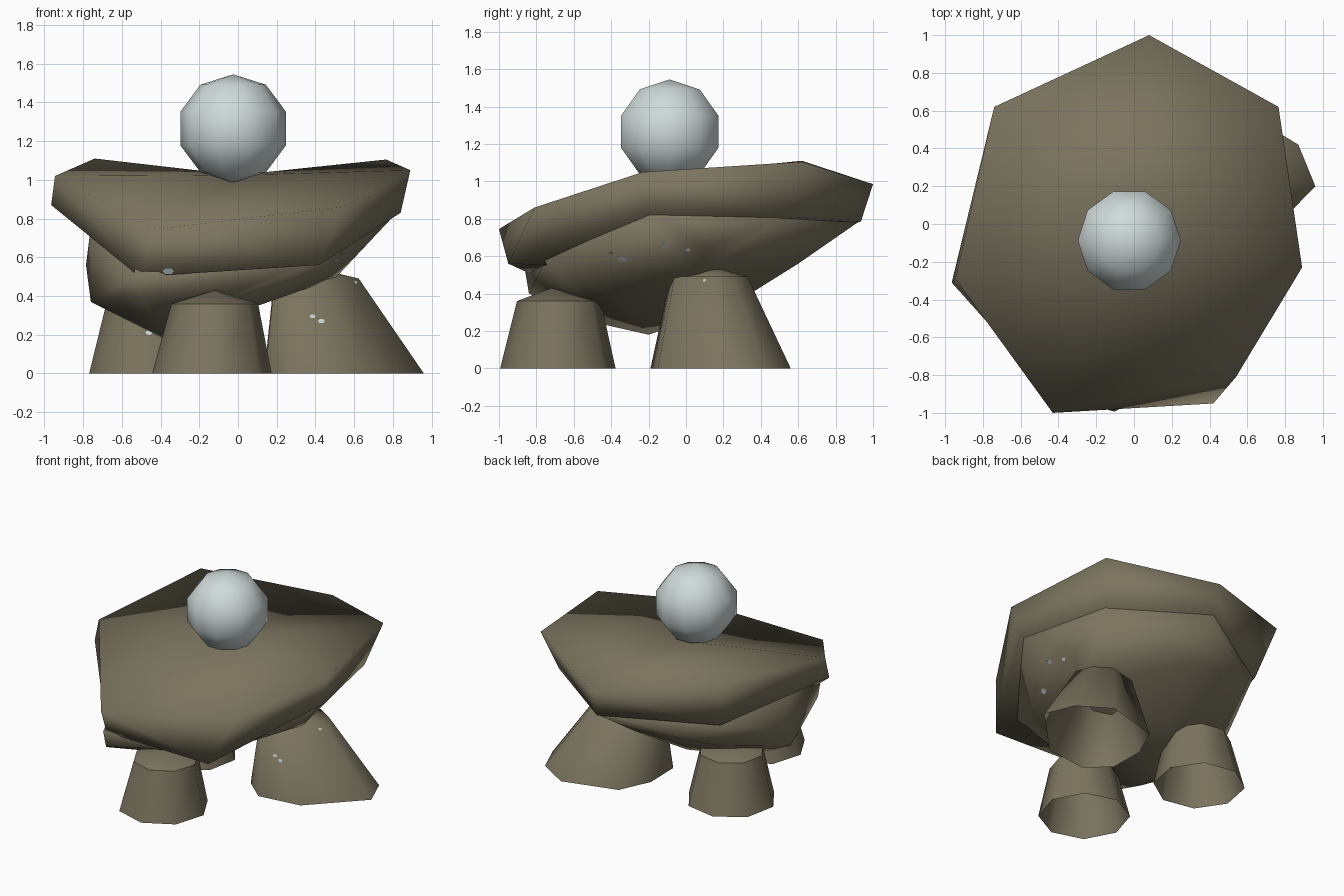
import bpy, bmesh, math
from mathutils import Vector

if "Cube" in bpy.data.objects:
    bpy.data.objects.remove(bpy.data.objects["Cube"])


def material(name, rgb):
    m = bpy.data.materials.new(name)
    m.diffuse_color = (*rgb, 1)
    m.use_nodes = True
    m.node_tree.nodes["Principled BSDF"].inputs["Base Color"].default_value = m.diffuse_color
    return m


stone = material("brown stone", (0.20, 0.175, 0.115))
pale = material("pale blue grey", (0.62, 0.70, 0.69))


def finish(name, bm, mat, angle):
    bmesh.ops.recalc_face_normals(bm, faces=bm.faces)
    me = bpy.data.meshes.new(name)
    bm.to_mesh(me)
    bm.free()
    ob = bpy.data.objects.new(name, me)
    bpy.context.collection.objects.link(ob)
    me.materials.append(mat)
    bpy.ops.object.select_all(action='DESELECT')
    ob.select_set(True)
    bpy.context.view_layer.objects.active = ob
    bpy.ops.object.shade_smooth_by_angle(angle=math.radians(angle))
    return ob


def loft(name, loops, mat, angle, bottom=None, top=None):
    """Bridge loops of points, closing each end with a fan to a tip if given."""
    bm = bmesh.new()
    rings = [[bm.verts.new(p) for p in loop] for loop in loops]
    n = len(rings[0])
    for a, b in zip(rings, rings[1:]):
        for i in range(n):
            j = (i + 1) % n
            bm.faces.new((a[i], a[j], b[j], b[i]))
    for tip, ring in ((bottom, rings[0]), (top, rings[-1])):
        if tip:
            t = bm.verts.new(tip)
            for i in range(n):
                bm.faces.new((ring[i], ring[(i + 1) % n], t))
    return finish(name, bm, mat, angle)


def oval(cx, cy, z, rx, ry, n, turn=0.0):
    return [(cx + rx * math.cos(turn + math.tau * i / n),
             cy + ry * math.sin(turn + math.tau * i / n), z) for i in range(n)]


# Tilted slab: lower rim, upper rim, shallow dished top, softly shaded all over
lower_rim = [(-.64, .51, .74), (.08, .935, .785), (.68, .52, .81), (.84, -.2, .83),
             (.42, -.95, .56), (-.51, -.82, .5), (-.965, -.31, .87)]
upper_rim = [(-.74, .62, 1.11), (.08, 1, .985), (.765, .62, 1.105), (.89, -.23, 1.05),
             (.54, -.81, .86), (-.43, -1, .745), (-.945, -.29, 1.02)]
loft("slab", [lower_rim, upper_rim], stone, 180,
     bottom=(-.1, 0, .53), top=(0, .05, 1.025))

# Boulder under the slab, flowing out to the slab's rim at the back and right
bm = bmesh.new()
for p in [(-.785, .05, .56), (-.76, -.15, .37), (-.38, -.2, .18), (-.42, -.42, .23),
          (-.3, -.57, .32), (-.5, -.84, .40), (-.51, -.86, .52), (-.76, -.15, .76),
          (.1, -.35, .35), (.5, .05, .49), (.62, .1, .64), (.40, -.75, .58),
          (0, .6, .56), (-.45, .62, .62), (-.15, .2, .31), (-.55, .35, .50),
          (-.63, .5, .74), (.08, .925, .785), (.67, .51, .81), (.82, -.2, .83)]:
    bm.verts.new(p)
bmesh.ops.convex_hull(bm, input=bm.verts)
finish("underside_boulder", bm, stone, 180)

# Three tapered legs, open at the foot
loft("front_leg", [oval(-.135, -.685, 0, .31, .31, 8, .1),
                   oval(-.12, -.68, .36, .225, .225, 8, .1)],
     stone, 50, top=(-.12, -.72, .43))
loft("left_leg", [oval(-.465, .13, 0, .31, .31, 8, .2),
                  oval(-.46, .12, .36, .225, .225, 8, .2)],
     stone, 50, top=(-.46, .12, .43))
foot = [(.96, .2), (.87, .42), (.64, .56), (.24, .45),
        (.135, .22), (.14, -.05), (.30, -.19), (.62, -.15)]
loft("right_leg", [[(x, y, 0) for x, y in foot],
                   [(.38 + .53 * (x - .5), .12 + .55 * (y - .18), .49) for x, y in foot]],
     stone, 75, top=(.38, .12, .55))

# Small pale chips lying flush on the stone, placed from the front and the right
bpy.context.view_layer.update()
scene, deps = bpy.context.scene, bpy.context.evaluated_depsgraph_get()
front, side = Vector((0, 1, 0)), Vector((-1, 0, 0))
chips = [(front, -.36, .53, .03), (front, .385, .295, .016), (front, .43, .27, .018),
         (front, -.46, .21, .018), (side, -.34, .585, .03), (side, -.11, .66, .024),
         (side, .01, .635, .016), (side, -.4, .62, .012), (side, .1, .47, .012)]
spots = []
for d, u, z, size in chips:
    start = Vector((u, -3, z)) if d is front else Vector((3, u, z))
    hit, loc, nor, *_ = scene.ray_cast(deps, start, d)
    if hit:
        spots.append((loc, nor if nor.dot(d) < 0 else -nor, size))
for k, (loc, nor, size) in enumerate(spots):
    turn = nor.to_track_quat('Z', 'Y')
    outline = [loc + turn @ Vector(p) for p in oval(0, 0, .003, size, size * .7, 6, k)]
    bm = bmesh.new()
    bm.faces.new([bm.verts.new(p) for p in outline])
    ob = finish("pale_chip", bm, pale, 30)
    if ob.data.polygons[0].normal.dot(nor) < 0:
        ob.data.flip_normals()

# Ball with a ten-sided outline resting in the dish
r, h, bx, by, bz = .287, .28, -.025, -.087, 1.265
loops = []
for lat in (-54, -18, 18, 54):
    a = math.radians(lat)
    loops.append(oval(bx, by, bz + h * math.sin(a), r * math.cos(a), r * math.cos(a), 10))
loft("ball", loops, pale, 60, bottom=(bx, by, bz - h), top=(bx, by, bz + h))
